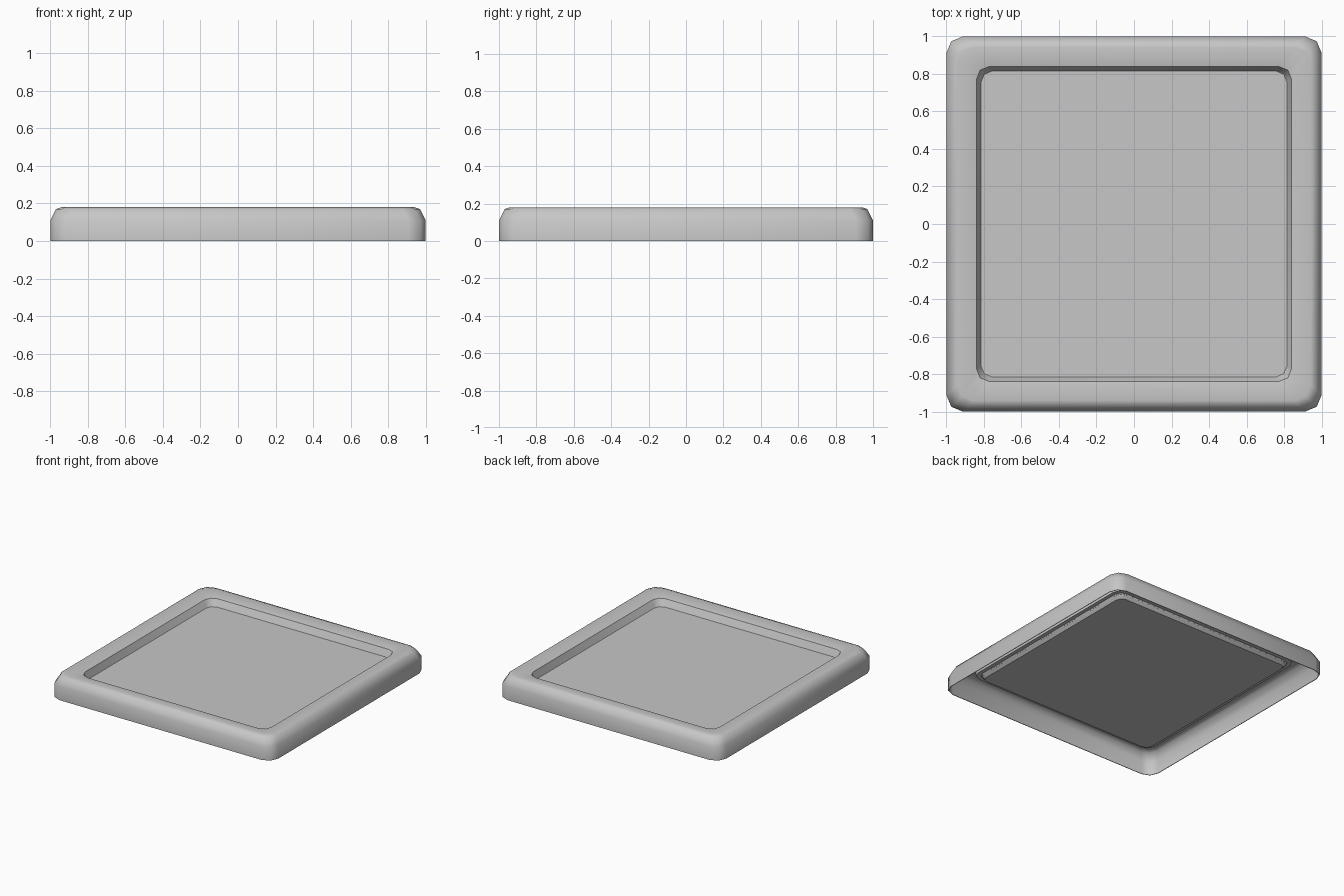
import bpy
import bmesh
from math import sin, cos, pi, radians

cube = bpy.data.objects.get("Cube")
if cube:
    bpy.data.objects.remove(cube, do_unlink=True)

SEGMENTS = 2  # facets per rounded corner


def make_material(name, colour):
    mat = bpy.data.materials.new(name)
    mat.use_nodes = True
    mat.diffuse_color = colour
    mat.node_tree.nodes["Principled BSDF"].inputs["Base Color"].default_value = colour
    return mat


def rounded_square(bm, half, z, radius):
    """Ring of vertices around a square with rounded corners."""
    ring = []
    for corner in range(4):
        mid = pi / 4 + corner * pi / 2
        sx = 1 if cos(mid) > 0 else -1
        sy = 1 if sin(mid) > 0 else -1
        for step in range(SEGMENTS + 1):
            a = corner * pi / 2 + step / SEGMENTS * pi / 2
            ring.append(bm.verts.new((sx * (half - radius) + radius * cos(a),
                                      sy * (half - radius) + radius * sin(a), z)))
    return ring


# Section from the floor of the recess, over the rim, and back underneath:
# half width, height, corner radius
SECTION = [
    (0.815, 0.105, 0.055),  # recess floor edge
    (0.84, 0.16, 0.07),     # recess opening
    (0.94, 0.18, 0.08),     # top of rim, sloping inwards
    (0.97, 0.17, 0.09),     # rounded shoulder
    (1.0, 0.11, 0.09),
    (1.0, 0.0, 0.09),       # foot of thin skirt
    (0.995, 0.0, 0.085),
    (0.995, 0.11, 0.085),   # inside of skirt and shoulder
    (0.965, 0.164, 0.085),
    (0.935, 0.174, 0.075),
    (0.855, 0.157, 0.08),   # underside of rim
    (0.85, 0.112, 0.075),   # back of recess wall
    (0.82, 0.112, 0.06),
    (0.795, 0.08, 0.05),    # underside of floor
]

bm = bmesh.new()
rings = [rounded_square(bm, *point) for point in SECTION]
for low, high in zip(rings, rings[1:]):
    for i in range(len(low)):
        j = (i + 1) % len(low)
        bm.faces.new((low[i], low[j], high[j], high[i]))
bm.faces.new(rings[0])
bm.faces.new(rings[-1])
bmesh.ops.recalc_face_normals(bm, faces=bm.faces)

mesh = bpy.data.meshes.new("square_tray")
bm.to_mesh(mesh)
bm.free()
mesh.materials.append(make_material("light grey", (0.57, 0.57, 0.57, 1)))

tray = bpy.data.objects.new("square_tray", mesh)
bpy.context.collection.objects.link(tray)
bpy.ops.object.select_all(action='DESELECT')
tray.select_set(True)
bpy.context.view_layer.objects.active = tray
bpy.ops.object.shade_smooth_by_angle(angle=radians(46))
